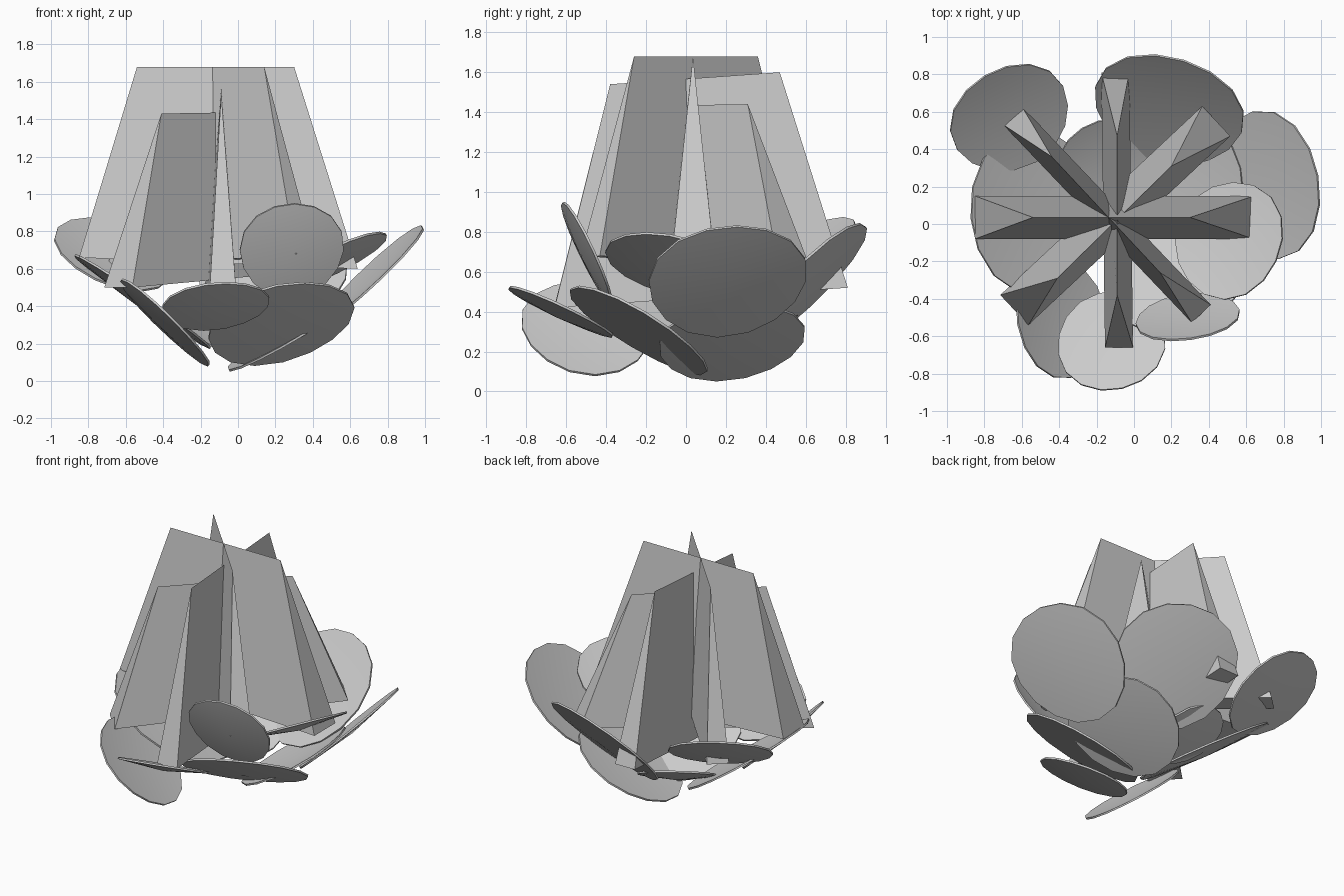
import bpy, bmesh, math
from mathutils import Vector

if "Cube" in bpy.data.objects:
    bpy.data.objects.remove(bpy.data.objects["Cube"])


def finish(name, bm):
    bmesh.ops.recalc_face_normals(bm, faces=bm.faces)
    me = bpy.data.meshes.new(name)
    bm.to_mesh(me)
    bm.free()
    ob = bpy.data.objects.new(name, me)
    bpy.context.collection.objects.link(ob)
    return ob


def blade(name, top_a, top_b, base_a, base_b, width):
    """Sharp-ridged wedge running through the centre of the flower."""
    top_a, top_b, base_a, base_b = map(Vector, (top_a, top_b, base_a, base_b))
    d = base_b - base_a
    side = Vector((-d.y, d.x, 0)).normalized() * width / 2
    bm = bmesh.new()
    ta, tb = bm.verts.new(top_a), bm.verts.new(top_b)
    a1, a2 = bm.verts.new(base_a + side), bm.verts.new(base_a - side)
    b1, b2 = bm.verts.new(base_b + side), bm.verts.new(base_b - side)
    for f in ((ta, tb, b1, a1), (tb, ta, a2, b2), (ta, a1, a2), (tb, b2, b1), (a1, b1, b2, a2)):
        bm.faces.new(f)
    return finish(name, bm)


def leaf(name, centre, radius, normal, cup=0.03, sides=16):
    """Thin, slightly cupped round leaf facing along normal."""
    bm = bmesh.new()
    rim = []
    for i in range(sides):
        a = math.tau * i / sides
        r = radius * (1 + 0.02 * math.sin(3 * a))
        rim.append((r * math.cos(a), r * math.sin(a)))
    upper = [bm.verts.new((x, y, cup)) for x, y in rim]
    lower = [bm.verts.new((x, y, cup - 0.012)) for x, y in rim]
    up, low = bm.verts.new((0, 0, 0)), bm.verts.new((0, 0, -0.012))
    for i in range(sides):
        j = (i + 1) % sides
        bm.faces.new((up, upper[i], upper[j]))
        bm.faces.new((low, lower[j], lower[i]))
        bm.faces.new((upper[i], lower[i], lower[j], upper[j]))
    ob = finish(name, bm)
    ob.rotation_mode = 'QUATERNION'
    ob.rotation_quaternion = Vector(normal).to_track_quat('Z', 'Y')
    ob.location = centre
    bpy.ops.object.select_all(action='DESELECT')
    ob.select_set(True)
    bpy.context.view_layer.objects.active = ob
    bpy.ops.object.shade_smooth_by_angle(angle=math.radians(30))
    return ob


# Four crossing wedges form the eight upright blades
blade("blade_side", (-0.54, 0.035, 1.68), (0.30, 0.035, 1.68),
      (-0.85, 0.035, 0.66), (0.64, 0.035, 0.60), 0.23)
blade("blade_front_back", (-0.09, -0.38, 1.54), (-0.09, 0.47, 1.60),
      (-0.08, -0.66, 0.42), (-0.10, 0.81, 0.52), 0.15)
blade("blade_diagonal_tall", (0.14, -0.26, 1.68), (-0.44, 0.36, 1.68),
      (0.36, -0.48, 0.68), (-0.65, 0.58, 0.60), 0.14)
blade("blade_diagonal_short", (-0.41, -0.29, 1.43), (0.20, 0.31, 1.44),
      (-0.64, -0.46, 0.50), (0.44, 0.55, 0.60), 0.22)

# Round leaves make the surrounding bowl
leaf("leaf_back", (0.19, 0.63, 0.53), 0.41, (-0.22, -0.70, 0.68))
leaf("leaf_right", (0.72, 0.21, 0.54), 0.40, (-0.68, -0.12, 0.72))
leaf("leaf_back_left", (-0.67, 0.58, 0.66), 0.33, (0.30, -0.50, 0.80))
leaf("leaf_left", (-0.53, 0.06, 0.41), 0.44, (0.56, 0.05, 0.82))
leaf("leaf_bottom", (0.28, 0.23, 0.23), 0.37, (-0.50, -0.12, 0.85))
leaf("leaf_right_front", (0.52, -0.09, 0.62), 0.32, (-0.44, 0.20, 0.87))
leaf("leaf_front_upright", (0.29, -0.52, 0.69), 0.28, (-0.12, 0.88, 0.42))
leaf("leaf_front", (-0.12, -0.64, 0.38), 0.29, (-0.10, 0.42, 0.90))
leaf("leaf_front_right_low", (0.23, -0.25, 0.29), 0.40, (-0.22, 0.50, 0.83))
leaf("leaf_front_left", (-0.41, -0.50, 0.30), 0.33, (0.68, 0.12, 0.70))
leaf("leaf_inner_back", (-0.17, 0.34, 0.28), 0.25, (0.25, -0.40, 0.85))
